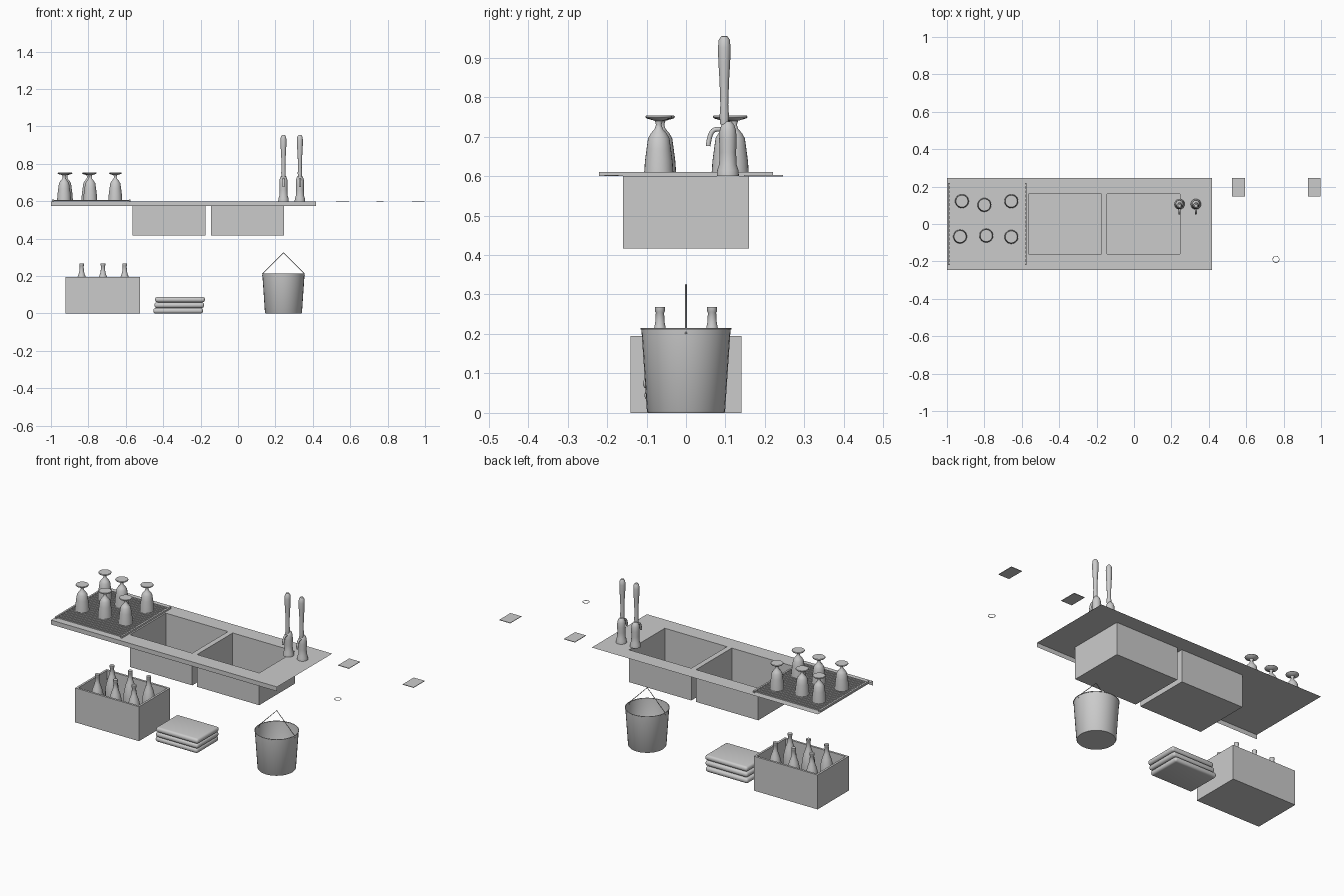
import bpy, bmesh, math
from mathutils import Matrix

if "Cube" in bpy.data.objects:
    bpy.data.objects.remove(bpy.data.objects["Cube"])

steel = bpy.data.materials.new("light grey")
steel.diffuse_color = (0.6, 0.6, 0.6, 1)
steel.use_nodes = True
steel.node_tree.nodes["Principled BSDF"].inputs["Base Color"].default_value = steel.diffuse_color


def finish(name, bm, smooth=None):
    """Turn a bmesh into a named object, optionally smooth shaded."""
    me = bpy.data.meshes.new(name)
    bm.to_mesh(me)
    bm.free()
    ob = bpy.data.objects.new(name, me)
    bpy.context.collection.objects.link(ob)
    me.materials.append(steel)
    if smooth:
        bpy.ops.object.select_all(action='DESELECT')
        ob.select_set(True)
        bpy.context.view_layer.objects.active = ob
        bpy.ops.object.shade_smooth_by_angle(angle=math.radians(smooth))
    return ob


def quad(bm, *pts):
    bm.faces.new([bm.verts.new(p) for p in pts])


def box(bm, x0, x1, y0, y1, z0, z1):
    m = Matrix.Translation(((x0 + x1) / 2, (y0 + y1) / 2, (z0 + z1) / 2)) \
        @ Matrix.Diagonal((x1 - x0, y1 - y0, z1 - z0, 1))
    return bmesh.ops.create_cube(bm, size=1, matrix=m)["verts"]


def lathe(name, profile, x, y, z, n=24):
    """Spin (radius, height) points round a vertical axis."""
    bm = bmesh.new()
    rings = []
    for r, h in profile:
        if r == 0:
            rings.append([bm.verts.new((x, y, z + h))] * n)
        else:
            rings.append([bm.verts.new((x + r * math.cos(i * math.tau / n),
                                        y + r * math.sin(i * math.tau / n), z + h))
                          for i in range(n)])
    for a, b in zip(rings, rings[1:]):
        for i in range(n):
            j = (i + 1) % n
            bm.faces.new(list(dict.fromkeys((a[i], a[j], b[j], b[i]))))
    return finish(name, bm, 40)


def tube(name, pts, r, smooth_path=False):
    """Round wire or pipe along a path."""
    cu = bpy.data.curves.new(name, 'CURVE')
    cu.dimensions = '3D'
    cu.bevel_depth, cu.bevel_resolution, cu.use_fill_caps = r, 2, True
    sp = cu.splines.new('NURBS' if smooth_path else 'POLY')
    sp.points.add(len(pts) - 1)
    for p, co in zip(sp.points, pts):
        p.co = (*co, 1)
    if smooth_path:
        sp.use_endpoint_u, sp.order_u = True, 3
    cu.materials.append(steel)
    ob = bpy.data.objects.new(name, cu)
    bpy.context.collection.objects.link(ob)
    bpy.ops.object.select_all(action='DESELECT')
    ob.select_set(True)
    bpy.context.view_layer.objects.active = ob
    bpy.ops.object.convert(target='MESH')


# Sink: thin sheet with two openings, front skirt and two open basins
TOP, FLOOR = 0.6, 0.417
xs = [-1, -0.565, -0.175, -0.145, 0.245, 0.418]
ys = [-0.247, -0.16, 0.16, 0.247]
bm = bmesh.new()
for i in range(5):
    for j in range(3):
        x0, x1, y0, y1 = xs[i], xs[i + 1], ys[j], ys[j + 1]
        basin = j == 1 and i in (1, 3)
        z = FLOOR if basin else TOP
        quad(bm, (x0, y0, z), (x1, y0, z), (x1, y1, z), (x0, y1, z))
        if basin:
            loop = [(x0, y0), (x1, y0), (x1, y1), (x0, y1)]
            for (ax, ay), (bx, by) in zip(loop, loop[1:] + loop[:1]):
                quad(bm, (ax, ay, TOP), (bx, by, TOP), (bx, by, z), (ax, ay, z))
quad(bm, (-1, -0.247, 0.575), (0.418, -0.247, 0.575), (0.418, -0.247, TOP), (-1, -0.247, TOP))
bmesh.ops.remove_doubles(bm, verts=bm.verts, dist=0.0005)
finish("sink", bm)

# Drainer rack: many thin bars between two end rails
bm = bmesh.new()
for x in (-0.99, -0.579):
    box(bm, x - 0.005, x + 0.005, -0.22, 0.22, TOP, 0.61)
for i in range(19):
    y = -0.207 + i * 0.023
    box(bm, -0.99, -0.579, y - 0.004, y + 0.004, 0.602, 0.608)
finish("drainer_rack", bm)

# Upturned glasses
glass = [(0, 0), (0.037, 0), (0.035, 0.03), (0.031, 0.06), (0.027, 0.088), (0.02, 0.1),
         (0.010, 0.112), (0.007, 0.122), (0.010, 0.132), (0.031, 0.138), (0.034, 0.142),
         (0.032, 0.145), (0, 0.145)]
for x, y in ((-0.92, 0.122), (-0.80, 0.102), (-0.656, 0.122),
             (-0.93, -0.067), (-0.79, -0.062), (-0.656, -0.069)):
    lathe("glass", glass, x, y, 0.608)

# Drink taps: column, tall handle and a curved spout to the front
column = [(0, 0), (0.028, 0), (0.027, 0.015), (0.022, 0.03), (0.021, 0.06), (0.022, 0.09),
          (0.021, 0.115), (0.016, 0.13), (0.009, 0.138), (0, 0.138)]
handle = [(0, 0.13), (0.010, 0.13), (0.012, 0.15), (0.010, 0.18), (0.012, 0.24), (0.015, 0.29),
          (0.016, 0.325), (0.014, 0.345), (0.008, 0.354), (0, 0.355)]
for x in (0.243, 0.331):
    lathe("tap_column", column, x, 0.106, TOP)
    lathe("tap_handle", handle, x, 0.097, TOP)
    tube("tap_spout", [(x, 0.10, 0.715), (x, 0.078, 0.722), (x, 0.06, 0.708), (x, 0.056, 0.676)],
         0.006, True)

# Crate: base board and four thin walls
bm = bmesh.new()
X0, X1, Y, W = -0.923, -0.523, 0.14, 0.012
box(bm, X0, X1, -Y, Y, 0, 0.014)
for s in (-1, 1):
    a, b = sorted((s * Y, s * (Y - W)))
    box(bm, X0, X1, a, b, 0.014, 0.195)
for x in (X0, X1 - W):
    box(bm, x, x + W, -Y + W, Y - W, 0.014, 0.195)
finish("crate", bm)

# Bottles in the crate
bottle = [(0, 0), (0.033, 0), (0.035, 0.005), (0.035, 0.11), (0.032, 0.14), (0.024, 0.175),
          (0.015, 0.20), (0.012, 0.215), (0.0105, 0.24), (0.0125, 0.243), (0.0125, 0.254), (0, 0.254)]
for x in (-0.836, -0.722, -0.606):
    for y in (-0.066, 0.066):
        lathe("bottle", bottle, x, y, 0.014, 20)

# Folded towels: stacked soft slabs with rounded edges
for i, dx in enumerate((-0.006, 0, 0.004)):
    bm = bmesh.new()
    box(bm, -0.447 + dx, -0.181 + dx, -0.105 - dx, 0.092 - dx, 0.03 * i, 0.03 * i + 0.029)
    bmesh.ops.bevel(bm, geom=bm.edges[:], offset=0.013, segments=4, profile=0.5, affect='EDGES')
    finish("towel", bm, 50)

# Bucket: thin open shell with rolled rim and a wire handle
lathe("bucket", [(0, 0), (0.096, 0), (0.099, 0.004), (0.113, 0.212)], 0.243, 0, 0, 32)
bm_rim = [(0.243 + 0.1135 * math.cos(i * math.tau / 32), 0.1135 * math.sin(i * math.tau / 32), 0.213)
          for i in range(33)]
tube("bucket_rim", bm_rim, 0.002)
tube("bucket_handle", [(0.130, 0, 0.20), (0.134, 0, 0.215), (0.243, 0, 0.325),
                       (0.352, 0, 0.215), (0.356, 0, 0.20)], 0.002)

# Loose cards and a ring lying at worktop height
for x in (0.525, 0.93):
    bm = bmesh.new()
    box(bm, x, x + 0.068, 0.147, 0.246, 0.599, 0.602)
    finish("card", bm)
tube("ring", [(0.759 + 0.017 * math.cos(i * math.tau / 24), -0.189 + 0.017 * math.sin(i * math.tau / 24), 0.601)
              for i in range(25)], 0.0015)
